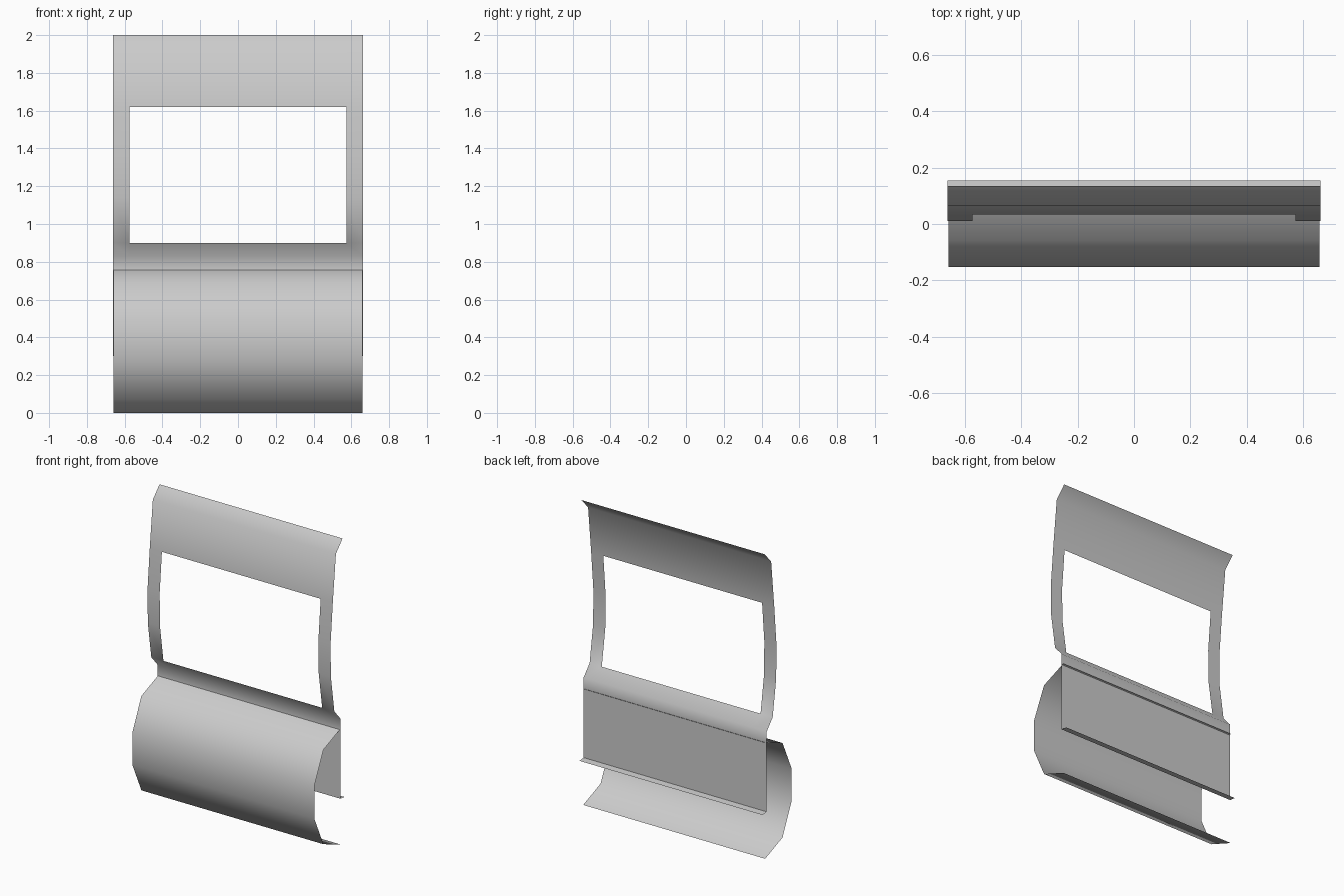
import bpy, bmesh, math

if "Cube" in bpy.data.objects:
    bpy.data.objects.remove(bpy.data.objects["Cube"])

W = 0.663   # half width of the body
WIN = 0.575 # half width of the window


def sheet(name, profile, columns, smooth_angle, hole=None):
    """Sweep a (y, z) profile across x columns; skip cells inside hole (z low, z high)."""
    bm = bmesh.new()
    grid = [[bm.verts.new((x, y, z)) for y, z in profile] for x in columns]
    for i in range(len(columns) - 1):
        for j in range(len(profile) - 1):
            mid_x = (columns[i] + columns[i + 1]) / 2
            mid_z = (profile[j][1] + profile[j + 1][1]) / 2
            if hole and abs(mid_x) < WIN and hole[0] < mid_z < hole[1]:
                continue
            bm.faces.new((grid[i][j], grid[i][j + 1],
                          grid[i + 1][j + 1], grid[i + 1][j]))
    mesh = bpy.data.meshes.new(name)
    bm.to_mesh(mesh)
    bm.free()
    obj = bpy.data.objects.new(name, mesh)
    bpy.context.collection.objects.link(obj)
    bpy.ops.object.select_all(action='DESELECT')
    obj.select_set(True)
    bpy.context.view_layer.objects.active = obj
    bpy.ops.object.shade_smooth_by_angle(angle=math.radians(smooth_angle))
    return obj


# Upper panel: flared top, window opening with curved stiles, and sill
sheet("window_panel",
      [(0.135, 2.0), (0.066, 1.926), (0.034, 1.62), (0.011, 1.36), (0.014, 1.14),
       (0.05, 0.90), (0.112, 0.83), (0.112, 0.76)],
      [-W, -WIN, WIN, W], 60, hole=(0.90, 1.62))

# Flat lower back panel with a small lip turned out to the rear
sheet("back_panel", [(0.112, 0.76), (0.112, 0.305), (0.155, 0.30)], [-W, W], 30)

# Bulging front skin, mirrored top to bottom about its mid height
half = [(0.122, 0.38), (-0.058, 0.309), (-0.152, 0.105)]
mid = 0.38
sheet("front_bulge",
      [(y, mid + h) for y, h in half] + [(y, mid - h) for y, h in reversed(half)],
      [-W + 0.004, W - 0.004], 60)
